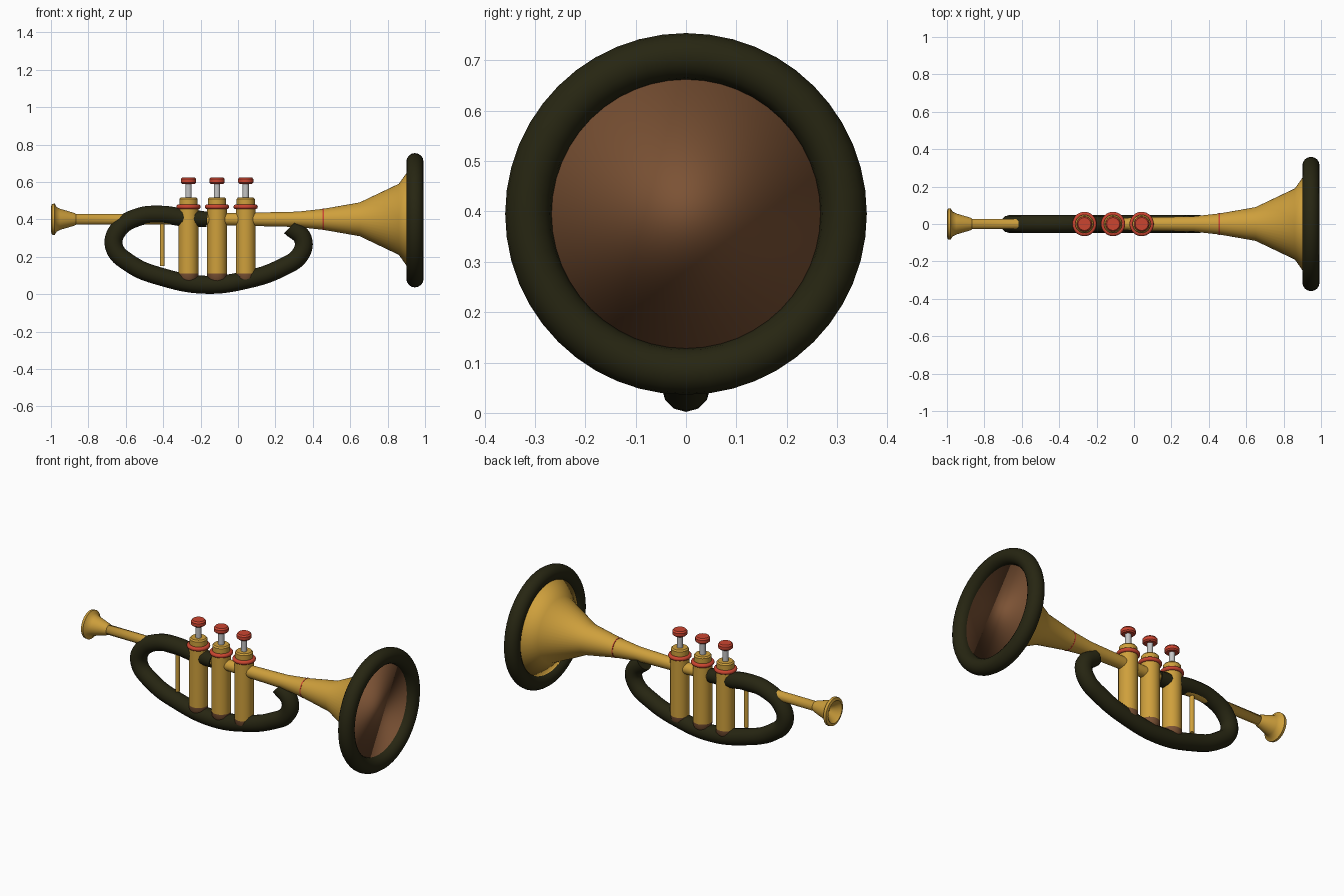
import bpy, bmesh, math
from mathutils import Matrix, Vector

cube = bpy.data.objects.get("Cube")
if cube:
    bpy.data.objects.remove(cube, do_unlink=True)


def material(name, rgb):
    m = bpy.data.materials.new(name)
    m.use_nodes = True
    m.diffuse_color = (*rgb, 1)
    m.node_tree.nodes["Principled BSDF"].inputs["Base Color"].default_value = (*rgb, 1)
    return m


GOLD = material("brass gold", (0.62, 0.35, 0.045))
DARK = material("dark olive", (0.02, 0.019, 0.006))
BROWN = material("brown", (0.2, 0.085, 0.035))
RED = material("red", (0.6, 0.06, 0.03))
GREY = material("light grey", (0.55, 0.55, 0.55))

AXIS = 0.4  # height of the main tube
ALONG_X = Matrix.Translation((0, 0, AXIS)) @ Matrix.Rotation(math.pi / 2, 4, 'Y')


def link(name, data, mat):
    obj = bpy.data.objects.new(name, data)
    bpy.context.collection.objects.link(obj)
    data.materials.append(mat)
    return obj


def smooth(obj, angle):
    bpy.ops.object.select_all(action='DESELECT')
    obj.select_set(True)
    bpy.context.view_layer.objects.active = obj
    bpy.ops.object.shade_smooth_by_angle(angle=math.radians(angle))


def lathe(name, profile, mat, place, sides=32, angle=35):
    """Turn (height, radius) pairs around the local z axis and cap both ends."""
    bm = bmesh.new()
    rings = []
    for h, r in profile:
        rings.append([bm.verts.new((r * math.cos(a), r * math.sin(a), h))
                      for a in (2 * math.pi * i / sides for i in range(sides))])
    for low, high in zip(rings, rings[1:]):
        for i in range(sides):
            j = (i + 1) % sides
            bm.faces.new((low[i], low[j], high[j], high[i]))
    bm.faces.new(rings[0][::-1])
    bm.faces.new(rings[-1])
    bm.transform(place)
    bmesh.ops.recalc_face_normals(bm, faces=bm.faces)
    mesh = bpy.data.meshes.new(name)
    bm.to_mesh(mesh)
    bm.free()
    obj = link(name, mesh, mat)
    smooth(obj, angle)
    return obj


def ring(name, location, major, minor, mat, rotation=(0, 0, 0), segments=48):
    bpy.ops.mesh.primitive_torus_add(location=location, rotation=rotation,
                                     major_radius=major, minor_radius=minor,
                                     major_segments=segments, minor_segments=16)
    obj = bpy.context.object
    obj.name = name
    obj.data.materials.append(mat)
    smooth(obj, 60)


# Main tube flaring into the bell, with a brown mouth
bell = lathe("bell_and_tube",
             [(-0.88, 0.028), (-0.3, 0.028), (0, 0.034), (0.32, 0.041), (0.455, 0.056),
              (0.65, 0.09), (0.86, 0.19), (0.945, 0.31)],
             GOLD, ALONG_X, sides=48, angle=180)
bell.data.materials.append(BROWN)
for face in bell.data.polygons:
    if face.normal.x > 0.9:
        face.material_index = 1

ring("bell_rim", (0.946, 0, 0.395), 0.313, 0.046, DARK, (0, math.pi / 2, 0))
lathe("bell_band", [(0.453, 0.058), (0.459, 0.058)], RED, ALONG_X, 48)

# Mouthpiece with a hollow cup
lathe("mouthpiece",
      [(-0.95, 0.02), (-0.985, 0.055), (-1.0, 0.066), (-0.995, 0.082), (-0.98, 0.084),
       (-0.97, 0.066), (-0.95, 0.056), (-0.875, 0.034), (-0.865, 0.028)],
      GOLD, ALONG_X)

# Dark looping hose
path = [(-0.165, 0.4), (-0.29, 0.41), (-0.42, 0.425), (-0.54, 0.41), (-0.64, 0.345),
        (-0.663, 0.255), (-0.58, 0.165), (-0.4, 0.09), (-0.17, 0.05), (0.05, 0.078),
        (0.23, 0.14), (0.335, 0.215), (0.347, 0.295), (0.28, 0.36)]
curve = bpy.data.curves.new("hose", 'CURVE')
curve.dimensions = '3D'
curve.bevel_depth = 0.048
curve.bevel_resolution = 4
curve.use_fill_caps = True
curve.resolution_u = 6
spline = curve.splines.new('BEZIER')
spline.bezier_points.add(len(path) - 1)
for point, (x, z) in zip(spline.bezier_points, path):
    point.co = Vector((x, 0, z))
    point.handle_left_type = point.handle_right_type = 'AUTO'
spline.bezier_points[0].radius = 0.85
link("hose", curve, DARK)

# Thin brace rod
lathe("brace_rod", [(0.15, 0.013), (0.39, 0.013)], GOLD,
      Matrix.Translation((-0.405, 0, 0)), 16)

# Three valves
valve_parts = [
    ("foot", [(0.065, 0.038), (0.085, 0.052), (0.112, 0.053)], BROWN),
    ("body", [(0.11, 0.053), (0.47, 0.053)], GOLD),
    ("cap", [(0.46, 0.049), (0.508, 0.049), (0.516, 0.042)], GOLD),
    ("stem", [(0.51, 0.017), (0.6, 0.017)], GREY),
    ("button", [(0.59, 0.034), (0.597, 0.041), (0.615, 0.041), (0.624, 0.034)], RED),
]
for number, x in enumerate((-0.265, -0.112, 0.041), 1):
    for part, profile, mat in valve_parts:
        lathe(f"valve_{part}_{number}", profile, mat, Matrix.Translation((x, 0, 0)))
    ring(f"valve_ring_{number}", (x, 0, 0.467), 0.053, 0.012, RED, segments=32)
